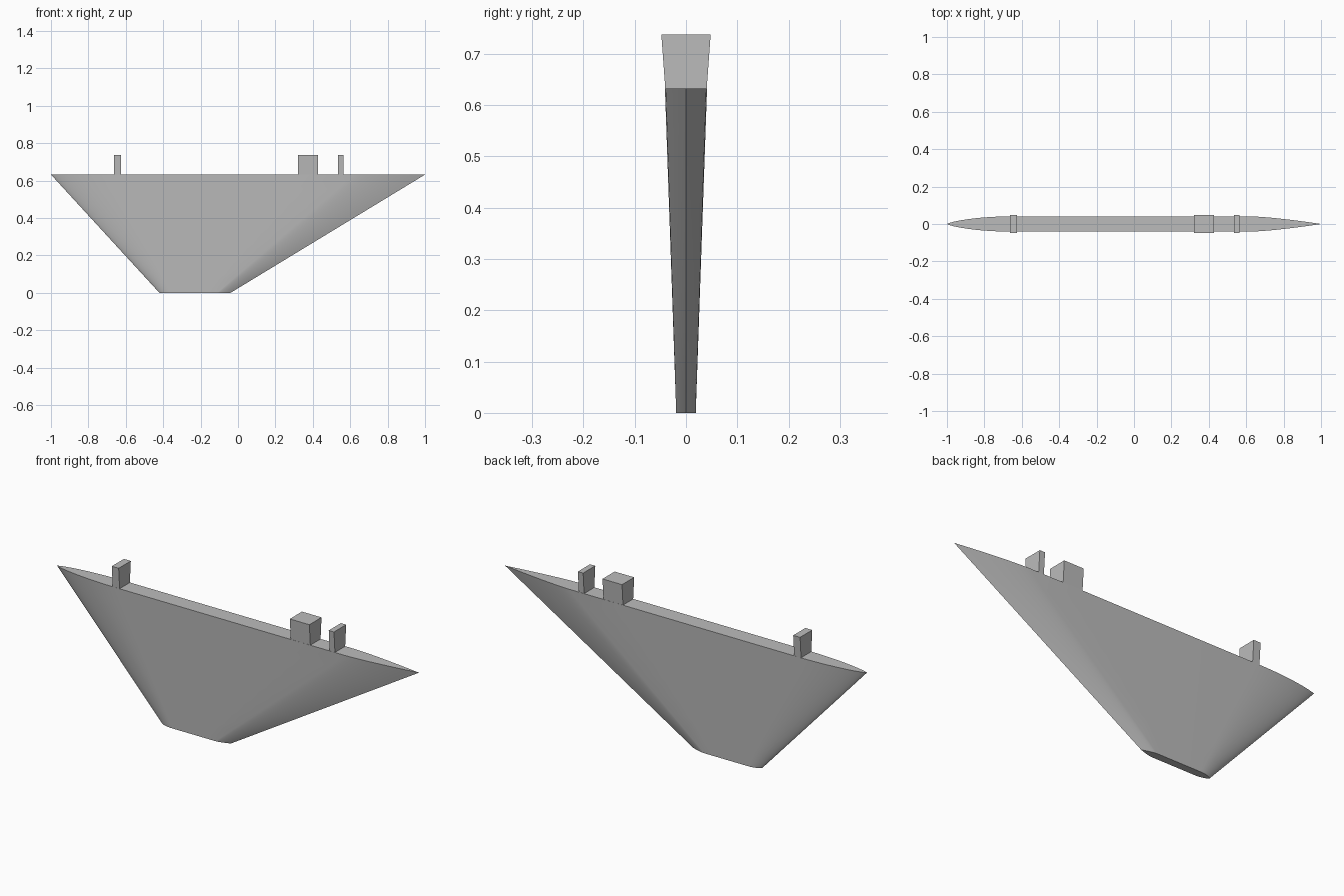
import bpy
import bmesh
import math

if "Cube" in bpy.data.objects:
    bpy.data.objects.remove(bpy.data.objects["Cube"])

# Single grey finish
grey = bpy.data.materials.new("plain grey")
grey.use_nodes = True
GREY = (0.5, 0.5, 0.5, 1)
grey.diffuse_color = GREY
grey.node_tree.nodes["Principled BSDF"].inputs["Base Color"].default_value = GREY

ROOT_Z, TAB_TOP = 0.632, 0.737
NOSE_END, TAIL_START = 0.175, 0.81


def thickness(f):
    """Relative half thickness at chord fraction f: round nose, flat middle, tapered tail."""
    if f < NOSE_END:
        return (1 - (1 - f / NOSE_END) ** 2) ** 0.75
    if f > TAIL_START:
        return 1 - ((f - TAIL_START) / (1 - TAIL_START)) ** 1.4
    return 1.0


def chord_fractions(n=10):
    nose = [NOSE_END * (1 - math.cos(math.pi / 2 * i / n)) for i in range(n)]
    middle = [NOSE_END + (TAIL_START - NOSE_END) * i / 4 for i in range(4)]
    tail = [TAIL_START + (1 - TAIL_START) * i / n for i in range(n + 1)]
    return nose + middle + tail


def section(x0, x1, half, z):
    fs = chord_fractions()
    def point(f, side):
        return (x0 + (x1 - x0) * f, side * half * max(0, thickness(f)), z)
    return [point(f, -1) for f in fs] + [point(f, 1) for f in fs[-2:0:-1]]


def loft(name, rings):
    """Skin closed rings from bottom to top and cap both ends."""
    bm = bmesh.new()
    loops = [[bm.verts.new(p) for p in ring] for ring in rings]
    for low, high in zip(loops, loops[1:]):
        for i in range(len(low)):
            j = (i + 1) % len(low)
            bm.faces.new((low[i], low[j], high[j], high[i]))
    bm.faces.new(loops[0][::-1])
    bm.faces.new(loops[-1])
    mesh = bpy.data.meshes.new(name)
    bm.to_mesh(mesh)
    bm.free()
    mesh.materials.append(grey)
    obj = bpy.data.objects.new(name, mesh)
    bpy.context.collection.objects.link(obj)
    return obj


# Swept, tapering fin blade
def blade_ring(t):
    def mix(a, b):
        return a + (b - a) * t
    return section(mix(-0.42, -1), mix(-0.04, 1), mix(0.019, 0.041), ROOT_Z * t)


blade = loft("fin_blade", [blade_ring(i / 8) for i in range(9)])
bpy.ops.object.select_all(action="DESELECT")
blade.select_set(True)
bpy.context.view_layer.objects.active = blade
bpy.ops.object.shade_smooth_by_angle(angle=math.radians(30))


# Mounting tabs flaring slightly towards the top
def rectangle(x0, x1, half, z):
    return [(x0, -half, z), (x1, -half, z), (x1, half, z), (x0, half, z)]


for name, x0, x1 in (("front_tab", -0.664, -0.626),
                     ("main_tab", 0.32, 0.428),
                     ("rear_tab", 0.535, 0.564)):
    loft(name, [rectangle(x0, x1, 0.04, ROOT_Z - 0.005),
                rectangle(x0, x1, 0.048, TAB_TOP)])
